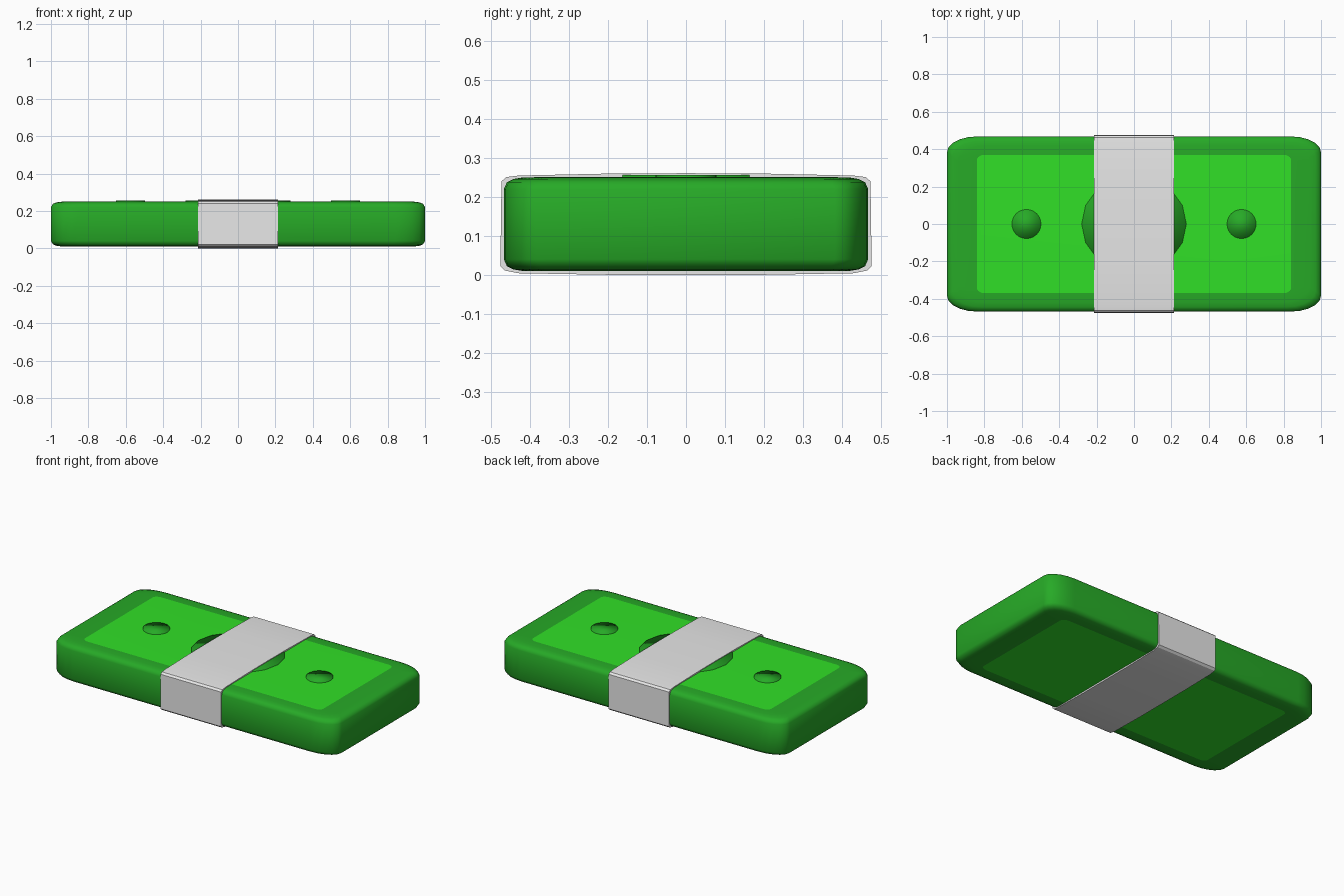
import bpy, bmesh, math

if "Cube" in bpy.data.objects:
    bpy.data.objects.remove(bpy.data.objects["Cube"])


def material(name, rgb):
    m = bpy.data.materials.new(name)
    m.diffuse_color = (*rgb, 1)
    m.use_nodes = True
    m.node_tree.nodes["Principled BSDF"].inputs["Base Color"].default_value = m.diffuse_color
    return m


DARK = material("dark green", (0.02, 0.40, 0.02))
LIGHT = material("light green", (0.03, 0.74, 0.02))
PAPER = material("paper band grey", (0.8, 0.8, 0.8))


def finish(bm, name, mats):
    bmesh.ops.recalc_face_normals(bm, faces=bm.faces)
    me = bpy.data.meshes.new(name)
    bm.to_mesh(me)
    bm.free()
    for m in mats:
        me.materials.append(m)
    ob = bpy.data.objects.new(name, me)
    bpy.context.collection.objects.link(ob)
    for p in me.polygons:
        p.use_smooth = True
    return ob


def rounded_ring(bm, hx, hy, cx, cy, z, n=5):
    """Rectangle outline with elliptical corners of size cx by cy."""
    pts = []
    for q, (sx, sy) in enumerate([(1, 1), (-1, 1), (-1, -1), (1, -1)]):
        for i in range(n + 1):
            a = math.pi / 2 * (q + i / n)
            pts.append((sx * (hx - cx) + cx * math.cos(a),
                        sy * (hy - cy) + cy * math.sin(a), z))
    return [bm.verts.new(p) for p in pts]


def loft(bm, rings):
    for a, b in zip(rings, rings[1:]):
        for i in range(len(a)):
            j = (i + 1) % len(a)
            bm.faces.new((a[i], a[j], b[j], b[i]))


# Stack of notes: soft-edged block with an inset panel above and below
bm = bmesh.new()
edge = [(0.01, 0.06), (0.014, 0.03), (0.022, 0.01), (0.04, 0.0)]
levels = edge + [(0.26 - z, d) for z, d in reversed(edge)]
rings = [rounded_ring(bm, 0.84, 0.37, 0.04, 0.03, 0.01)]
rings += [rounded_ring(bm, 1 - d, 0.468 - d * 0.8, 0.16, 0.085, z) for z, d in levels]
rings.append(rounded_ring(bm, 0.84, 0.37, 0.04, 0.03, 0.251))
loft(bm, rings)
for r in (rings[0], rings[-1]):
    bm.faces.new(r).material_index = 1
finish(bm, "note_stack", [DARK, LIGHT])


# Printed discs on the top panel
def disc(name, x, rx, ry, sides):
    bm = bmesh.new()
    loops = [[bm.verts.new((x + rx * math.cos(2 * math.pi * i / sides),
                            ry * math.sin(2 * math.pi * i / sides), z))
              for i in range(sides)] for z in (0.248, 0.2565)]
    loft(bm, loops)
    bm.faces.new(loops[1])
    finish(bm, name, [DARK])


disc("centre_disc", 0, 0.28, 0.26, 16)
for side, x in (("left", -0.575), ("right", 0.575)):
    disc(side + "_disc", x, 0.078, 0.078, 24)

# Paper band wrapped around the middle
half = [(0, 0.261), (0.2, 0.260), (0.43, 0.255), (0.462, 0.251), (0.474, 0.24),
        (0.477, 0.022), (0.465, 0.011), (0.43, 0.004), (0.2, 0.0), (0, 0.0)]
outline = half + [(-y, z) for y, z in half[-2:0:-1]]
bm = bmesh.new()
bands = []
for x, k in ((-0.213, 0.97), (-0.213, 1), (0.213, 1), (0.213, 0.97)):
    t = 1 if k == 1 else 0.9
    bands.append([bm.verts.new((x, y * k, 0.13 + (z - 0.13) * t)) for y, z in outline])
loft(bm, bands)
band = finish(bm, "paper_band", [PAPER])
bpy.ops.object.select_all(action='DESELECT')
band.select_set(True)
bpy.context.view_layer.objects.active = band
bpy.ops.object.shade_smooth_by_angle(angle=math.radians(30))
